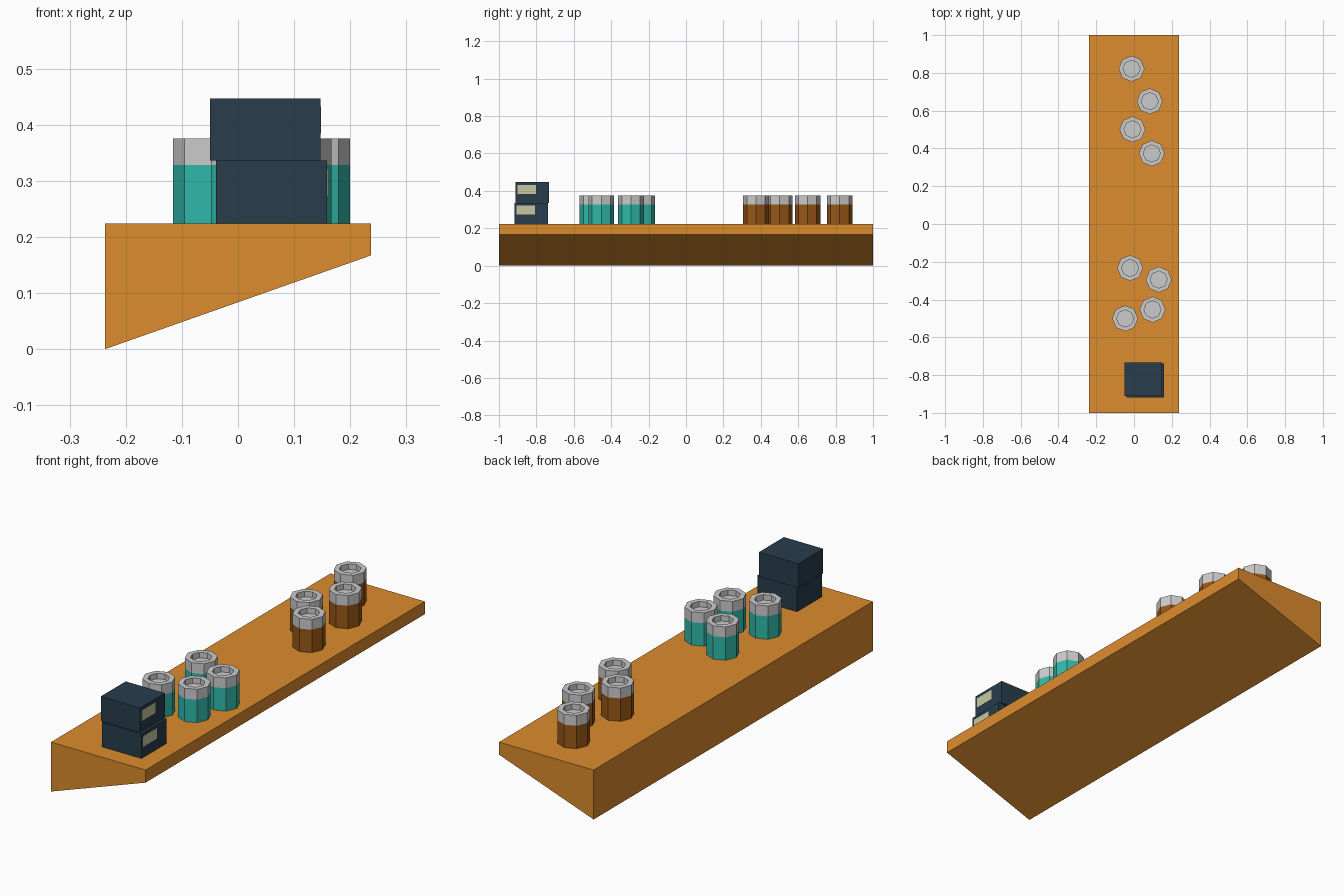
import bpy, bmesh
from math import cos, sin, pi

if "Cube" in bpy.data.objects:
    bpy.data.objects.remove(bpy.data.objects["Cube"])


def material(name, rgb):
    m = bpy.data.materials.new(name)
    m.diffuse_color = (*rgb, 1)
    m.use_nodes = True
    m.node_tree.nodes["Principled BSDF"].inputs["Base Color"].default_value = m.diffuse_color
    return m


def finish(name, bm, mat=None):
    bmesh.ops.recalc_face_normals(bm, faces=bm.faces)
    me = bpy.data.meshes.new(name)
    bm.to_mesh(me)
    bm.free()
    if mat:
        me.materials.append(mat)
    ob = bpy.data.objects.new(name, me)
    bpy.context.collection.objects.link(ob)
    return ob


def lathe(name, rings, loc, mat=None, cap_start=False, cap_end=False, sides=8):
    """Low-poly turned part from (radius, z) rings."""
    bm = bmesh.new()
    loops = [[bm.verts.new((r * cos(2 * pi * i / sides), r * sin(2 * pi * i / sides), z))
              for i in range(sides)] for r, z in rings]
    for a, b in zip(loops, loops[1:]):
        for i in range(sides):
            j = (i + 1) % sides
            bm.faces.new((a[i], a[j], b[j], b[i]))
    if cap_start:
        bm.faces.new(loops[0][::-1])
    if cap_end:
        bm.faces.new(loops[-1])
    ob = finish(name, bm, mat)
    ob.location = (*loc, 0)
    return ob


def box(name, lo, hi, mat):
    bm = bmesh.new()
    bmesh.ops.create_cube(bm, size=1)
    for v in bm.verts:
        v.co = [l + (c + 0.5) * (h - l) for c, l, h in zip(v.co, lo, hi)]
    return finish(name, bm, mat)


orange = material("shelf_orange", (0.72, 0.262, 0.027))
teal = material("teal", (0.03, 0.48, 0.40))
brown = material("brown", (0.31, 0.095, 0.008))
navy = material("navy", (0.021, 0.047, 0.073))
cream = material("cream", (0.58, 0.58, 0.36))

# Wedge shelf: side profile extruded along y
TOP = 0.224
bm = bmesh.new()
profile = [(-0.237, 0), (0.237, 0.167), (0.237, TOP), (-0.237, TOP)]
face = bm.faces.new([bm.verts.new((x, -1, z)) for x, z in profile])
ext = bmesh.ops.extrude_face_region(bm, geom=[face])
bmesh.ops.translate(bm, vec=(0, 2, 0),
                    verts=[v for v in ext["geom"] if isinstance(v, bmesh.types.BMVert)])
finish("shelf", bm, orange)

# Jars: coloured body and grey recessed cap
R, RI, BAND, RIM, DEPTH = 0.0685, 0.045, 0.328, 0.375, 0.025
groups = [
    ("brown_jar", brown, [(-0.013, 0.822), (0.083, 0.65), (-0.008, 0.501), (0.094, 0.374)]),
    ("teal_jar", teal, [(-0.021, -0.233), (0.131, -0.294), (0.098, -0.453), (-0.047, -0.5)]),
]
for label, mat, spots in groups:
    for n, loc in enumerate(spots, 1):
        lathe(f"{label}_body_{n}", [(R, TOP), (R, BAND)], loc, mat, cap_start=True)
        lathe(f"{label}_cap_{n}", [(R, BAND), (R, RIM), (RI, RIM), (RI, RIM - DEPTH)],
              loc, cap_end=True)

# Two stacked boxes, each with a label on the right side
stack = [("lower", (-0.039, -0.918, TOP), (0.159, -0.739, 0.336), (-0.907, 0.273), (-0.808, 0.321)),
         ("upper", (-0.05, -0.911, 0.336), (0.147, -0.733, 0.447), (-0.900, 0.384), (-0.801, 0.432))]
for label, lo, hi, p, q in stack:
    box(f"{label}_box", lo, hi, navy)
    box(f"{label}_box_label", (hi[0] - 0.001, *p), (hi[0] + 0.001, *q), cream)
